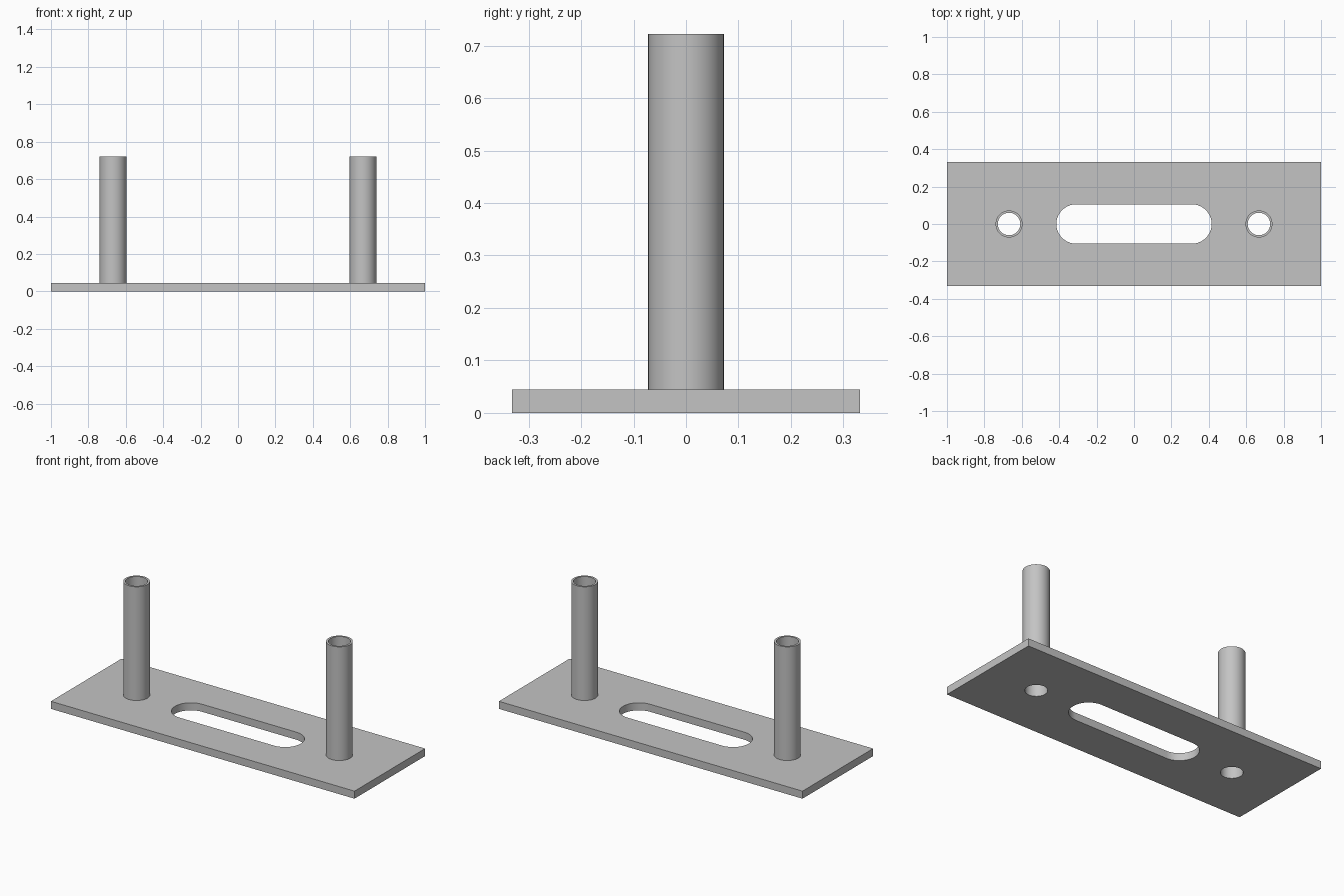
import bpy, bmesh, math

cube = bpy.data.objects.get("Cube")
if cube:
    bpy.data.objects.remove(cube, do_unlink=True)

# Dimensions
HALF_X, HALF_Y, THICK = 1.0, 0.332, 0.045
POST_X, POST_R, BORE_R, POST_TOP = 0.668, 0.072, 0.06, 0.722
SLOT_X, SLOT_R = 0.31, 0.105
SEGMENTS = 64

# Single grey metal
metal = bpy.data.materials.new("grey_metal")
metal.use_nodes = True
grey = (0.55, 0.55, 0.55, 1)
metal.diffuse_color = grey
metal.node_tree.nodes["Principled BSDF"].inputs["Base Color"].default_value = grey


def arc(cx, radius, start, sweep, steps):
    angles = [start + sweep * i / steps for i in range(steps + 1)]
    return [(cx + radius * math.cos(a), radius * math.sin(a)) for a in angles]


def circle(cx, radius):
    return arc(cx, radius, 0, math.tau, SEGMENTS)[:-1]


def prism(name, outlines, bottom, top):
    """Fill an outline with holes and extrude it upward."""
    bm = bmesh.new()
    edges = []
    for outline in outlines:
        verts = [bm.verts.new((x, y, bottom)) for x, y in outline]
        edges += [bm.edges.new((v, verts[i - 1])) for i, v in enumerate(verts)]
    bmesh.ops.triangle_fill(bm, edges=edges, use_beauty=True)
    result = bmesh.ops.extrude_face_region(bm, geom=bm.faces[:], use_keep_orig=True)
    raised = [g for g in result["geom"] if isinstance(g, bmesh.types.BMVert)]
    bmesh.ops.translate(bm, verts=raised, vec=(0, 0, top - bottom))
    bmesh.ops.recalc_face_normals(bm, faces=bm.faces[:])
    mesh = bpy.data.meshes.new(name)
    bm.to_mesh(mesh)
    bm.free()
    mesh.materials.append(metal)
    obj = bpy.data.objects.new(name, mesh)
    bpy.context.collection.objects.link(obj)
    bpy.ops.object.select_all(action="DESELECT")
    obj.select_set(True)
    bpy.context.view_layer.objects.active = obj
    bpy.ops.object.shade_smooth_by_angle(angle=math.radians(30))
    return obj


# Base plate with a rounded slot and two bores
rectangle = [(-HALF_X, -HALF_Y), (HALF_X, -HALF_Y), (HALF_X, HALF_Y), (-HALF_X, HALF_Y)]
half = SEGMENTS // 2
slot = (arc(SLOT_X, SLOT_R, -math.pi / 2, math.pi, half)
        + arc(-SLOT_X, SLOT_R, math.pi / 2, math.pi, half))
bores = [circle(side * POST_X, BORE_R) for side in (-1, 1)]
prism("base_plate", [rectangle, slot] + bores, 0, THICK)

# Hollow posts standing over the bores
for name, side in (("left_post", 1), ("right_post", -1)):
    x = side * POST_X
    prism(name, [circle(x, POST_R), circle(x, BORE_R)], THICK, POST_TOP)
